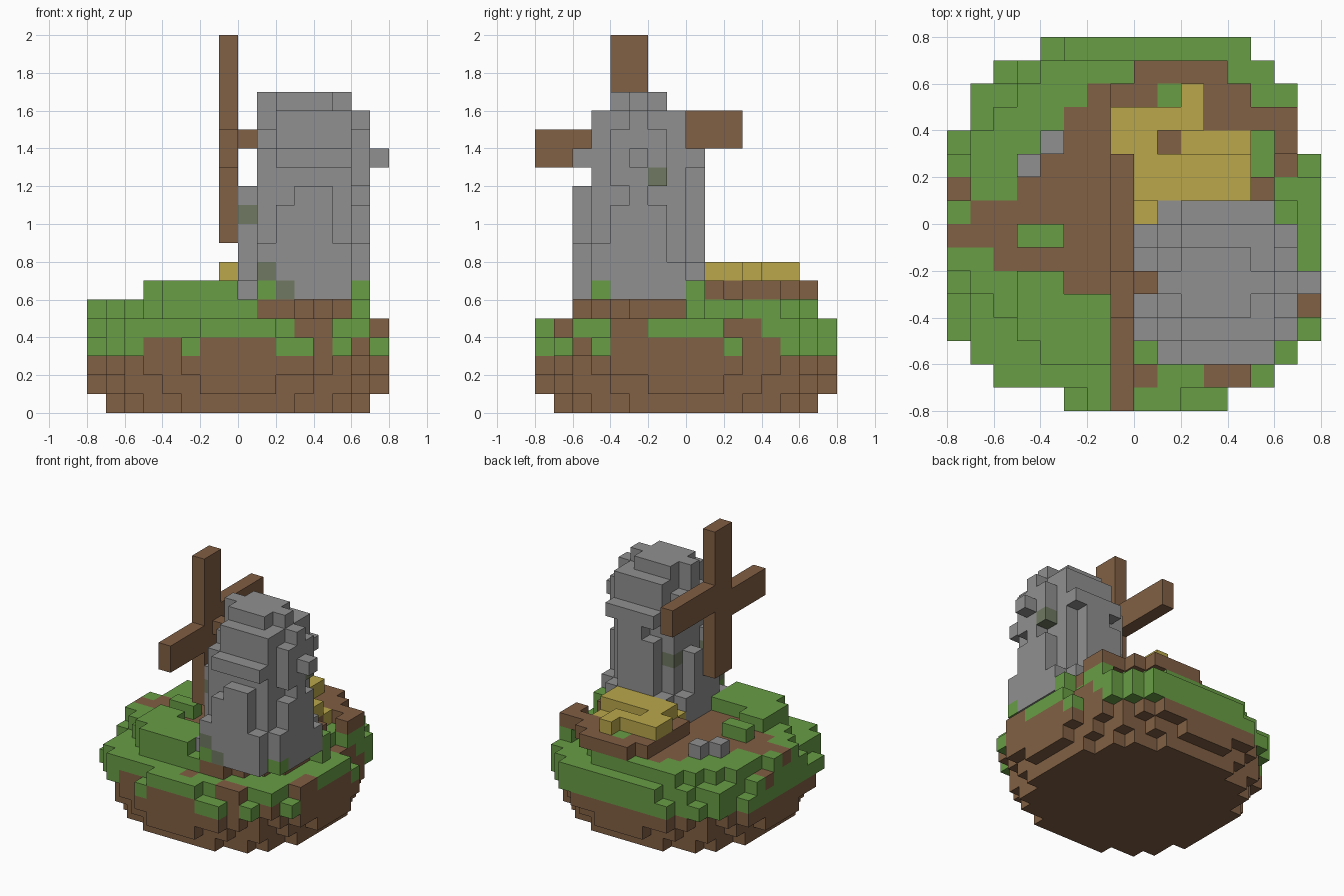
import bpy
import bmesh
import random
from mathutils import Vector

random.seed(7)
UNIT = 0.1

old = bpy.data.objects.get("Cube")
if old:
    bpy.data.objects.remove(old, do_unlink=True)


def make_material(name, colour):
    mat = bpy.data.materials.new(name)
    mat.diffuse_color = (*colour, 1)
    mat.use_nodes = True
    mat.node_tree.nodes["Principled BSDF"].inputs["Base Color"].default_value = (*colour, 1)
    return mat


MATERIALS = {
    "grass": make_material("grass green", (0.14, 0.34, 0.06)),
    "earth": make_material("earth brown", (0.22, 0.115, 0.058)),
    "stone": make_material("stone grey", (0.28, 0.28, 0.28)),
    "moss": make_material("mossy stone", (0.16, 0.19, 0.12)),
    "straw": make_material("straw yellow", (0.49, 0.39, 0.07)),
}
NAMES = list(MATERIALS)

# Every block is stored as grid cell -> (part, colour)
blocks = {}


def put(part, colour, x, y, z):
    blocks[x, y, z] = (part, colour)


def fill(part, colour, xs, ys, zs):
    for x in range(*xs):
        for y in range(*ys):
            for z in range(*zs):
                put(part, colour, x, y, z)


def disc(radius, cx=0.0, cy=0.0):
    """Grid cells whose centres lie within a circle, in block units."""
    for x in range(-8, 8):
        for y in range(-8, 8):
            dist = Vector((x + 0.5 - cx, y + 0.5 - cy)).length
            if dist <= radius:
                yield x, y, dist


# Island: stepped earth bowl
MISSING = {(-8, 4), (7, 4), (7, 3), (-5, 7), (-5, -8), (-4, -8), (4, -8)}
for z, radius in enumerate((7.3, 7.8, 8.4)):
    for x, y, dist in disc(radius):
        if (x, y) not in MISSING:
            put("island", "earth", x, y, z)

# Island: turf edge with sunken tufts and bare patches
SUNKEN = {(7, -5), (7, 2), (2, -8), (3, -8), (-3, -8), (5, -7)}
BARE = {(3, -7), (4, -7), (0, -7), (7, -4), (7, -3), (6, 2), (6, 3), (-8, 1)}
for x, y, dist in disc(8.8):
    if (x, y) in MISSING:
        continue
    sunken = (x, y) in SUNKEN
    if dist > 8 and x < 0 and y > -6 and (x, y) not in BARE:
        sunken = random.random() < 0.45
    turf = sunken or y >= 5 or (x < -5 and random.random() < 0.8)
    put("island", "grass" if turf else "earth", x, y, 3)
    if not sunken:
        put("island", "earth" if (x, y) in BARE else "grass", x, y, 4)

# Island: upper terrace, bare under the tower
for x, y, dist in disc(7.05, -0.5, 0.5):
    if -7 < y < 7 and x < 7:
        put("island", "earth" if x > 0 and y < 0 else "grass", x, y, 5)
put("island", "grass", -8, -2, 5)

# Bare path widening from the west edge, and the raised yard behind the tower
path_starts = (-3, -6, -8, -7, -5, -4, -3, -3, -2, 0)
path_ends = (0, 0, 0, 0, 6, 5, 5, 6, 5, 4)
for y, (start, end) in enumerate(zip(path_starts, path_ends), -3):
    for x in range(start, end):
        raised = y > 0 and x >= -1
        put("island", "earth", x, y, 6 if raised else 5)
fill("island", "grass", (6, 7), (3, 5), (5, 6))
fill("island", "earth", (6, 7), (3, 5), (6, 7))

# Grassy rise beside the tower and a tuft on the path
for x, y, dist in disc(7.2):
    if -6 < x < 0 and -7 < y < -2 and x + y >= -10 and not (y == -3 and x > -4):
        put("island", "grass", x, y, 6)
fill("island", "grass", (-5, -3), (-1, 0), (6, 7))
put("island", "grass", 1, 5, 6)

# Loose stones
put("loose_stones", "stone", -4, 3, 6)
put("loose_stones", "stone", -5, 2, 6)

# Straw heap: high front and back ridges with a lower dip between
fill("straw_heap", "straw", (0, 5), (1, 3), (7, 8))
fill("straw_heap", "straw", (-1, 3), (4, 5), (7, 8))
fill("straw_heap", "straw", (-1, 1), (3, 4), (7, 8))
fill("straw_heap", "straw", (2, 5), (3, 4), (6, 7))
put("straw_heap", "straw", 2, 5, 7)
put("straw_heap", "straw", 0, 0, 6)

# Tower: solid core with a ring of buttresses, lowest at the corners
for x, y, dist in disc(3.7, 3.5, -2.5):
    top = 13
    if dist > 3.3:
        top = random.choice((7, 8, 9))
    elif dist > 2.9:
        top = (12 if x == 0 or y == -6 else 13) - random.choice((0, 0, 1, 2))
    fill("tower", "stone", (x, x + 1), (y, y + 1), (6, top))

# Tower: overhanging domed cap
for z, radius in ((12, 2.7), (13, 3.4), (14, 2.95), (15, 2.6)):
    for x, y, dist in disc(radius, 4, -2.5):
        if (x, z) != (6, 13) or -5 < y < -1:
            put("tower", "stone", x, y, z)
for x, y, dist in disc(2.2, 3.5, -2.5):
    if -5 < y < -1:
        put("tower", "stone", x, y, 16)
put("tower", "stone", 7, -3, 13)
put("tower", "stone", 0, -4, 11)

# Moss on the tower wall and grass at its foot
for x, y, z in ((0, -4, 10), (1, -6, 7), (2, -6, 6), (6, -2, 12), (1, -1, 10)):
    put("tower", "moss", x, y, z)
for x, y in ((1, -6), (6, -5), (6, 0)):
    put("island", "grass", x, y, 6)

# Sails: upright blade, two offset side blades, axle
fill("sails", "earth", (-1, 0), (-4, -2), (9, 20))
fill("sails", "earth", (-1, 0), (-8, -4), (13, 15))
fill("sails", "earth", (-1, 0), (-2, 3), (14, 16))
fill("sails", "earth", (0, 1), (-3, -2), (14, 15))

# Turn the blocks into one outer skin per part
AXES = [Vector(a) for a in ((1, 0, 0), (0, 1, 0), (0, 0, 1))]


def build_part(part):
    bm = bmesh.new()
    corners = {}

    def corner(point):
        key = tuple(round(c) for c in point)
        if key not in corners:
            corners[key] = bm.verts.new(Vector(key) * UNIT)
        return corners[key]

    for cell, (owner, colour) in blocks.items():
        if owner != part:
            continue
        for i, normal in enumerate(AXES):
            u, v = AXES[(i + 1) % 3], AXES[(i + 2) % 3]
            for side in (0, 1):
                step = normal if side else -normal
                if tuple(round(c) for c in Vector(cell) + step) in blocks:
                    continue
                start = Vector(cell) + normal * side
                loop = [start, start + u, start + u + v, start + v]
                if not side:
                    loop.reverse()
                face = bm.faces.new([corner(p) for p in loop])
                face.material_index = NAMES.index(colour)
    mesh = bpy.data.meshes.new(part)
    bm.to_mesh(mesh)
    bm.free()
    for mat in MATERIALS.values():
        mesh.materials.append(mat)
    bpy.context.collection.objects.link(bpy.data.objects.new(part, mesh))


for part in sorted({owner for owner, colour in blocks.values()}):
    build_part(part)
